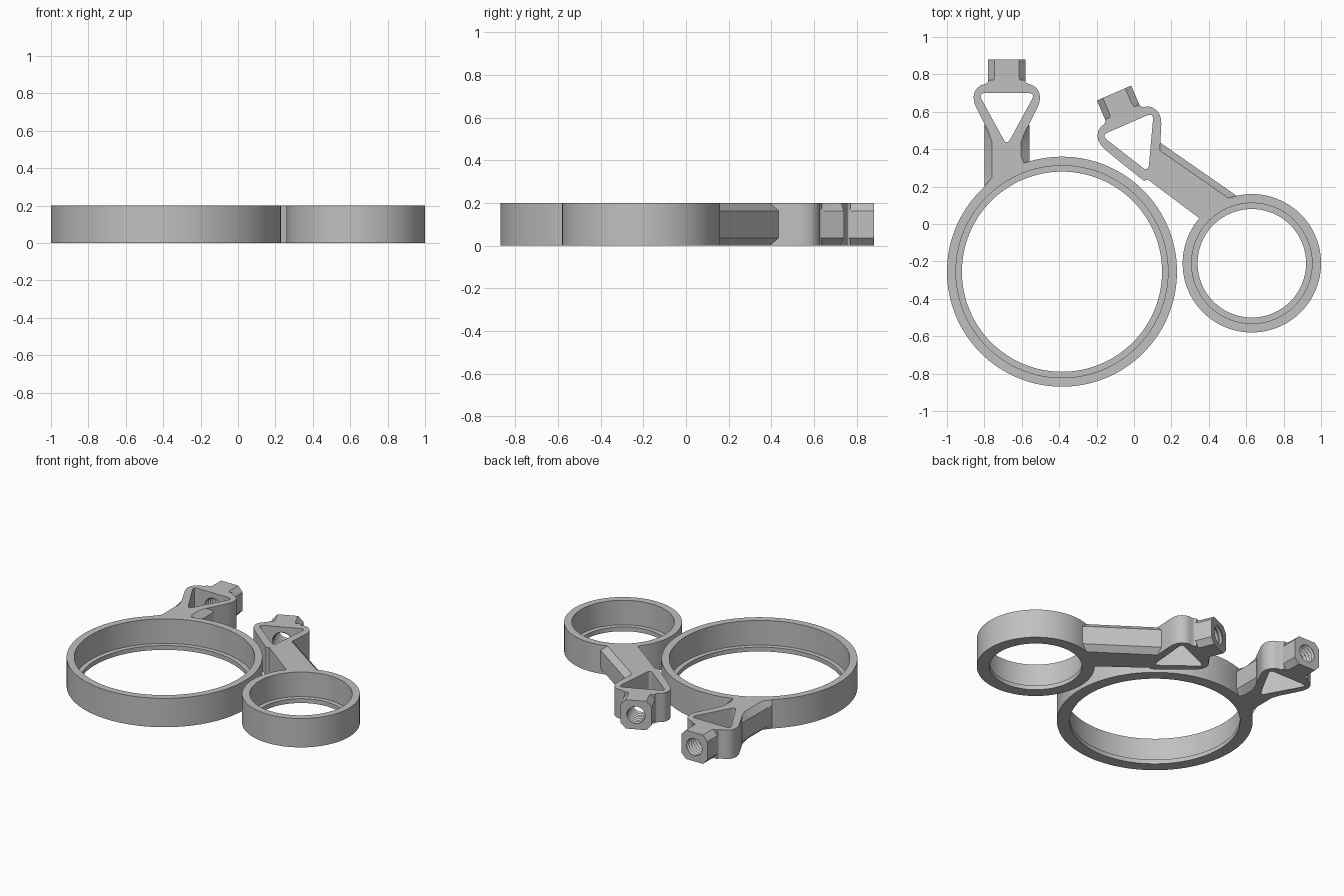
import bpy
import bmesh
from math import cos, sin, tau, radians
from mathutils import Matrix, Vector

if "Cube" in bpy.data.objects:
    bpy.data.objects.remove(bpy.data.objects["Cube"], do_unlink=True)

HEIGHT = 0.2
BEVEL = 0.037          # height of the chamfers on stems and tips

grey = bpy.data.materials.new("satin_grey")
grey.use_nodes = True
grey.diffuse_color = (0.53, 0.53, 0.53, 1)
grey.node_tree.nodes["Principled BSDF"].inputs["Base Color"].default_value = grey.diffuse_color


def loft(name, rings, matrix=Matrix()):
    """Skin a list of equally sized point rings and cap both ends."""
    bm = bmesh.new()
    loops = [[bm.verts.new(matrix @ Vector(p)) for p in ring] for ring in rings]
    n = len(loops[0])
    for a, b in zip(loops, loops[1:]):
        for i in range(n):
            j = (i + 1) % n
            bm.faces.new((a[i], a[j], b[j], b[i]))
    bm.faces.new(loops[0][::-1])
    bm.faces.new(loops[-1])
    bmesh.ops.recalc_face_normals(bm, faces=bm.faces)
    mesh = bpy.data.meshes.new(name)
    bm.to_mesh(mesh)
    bm.free()
    mesh.materials.append(grey)
    obj = bpy.data.objects.new(name, mesh)
    bpy.context.collection.objects.link(obj)
    return obj


def layers(name, stack, matrix=Matrix()):
    return loft(name, [[(x, y, z) for x, y in poly] for z, poly in stack], matrix)


def chamfered(name, wide, narrow, matrix=Matrix()):
    return layers(name, [(0, narrow), (BEVEL, wide), (HEIGHT - BEVEL, wide), (HEIGHT, narrow)], matrix)


def circle(r, centre, n=128):
    return [(centre[0] + r * cos(tau * i / n), centre[1] + r * sin(tau * i / n)) for i in range(n)]


def mirrored(half):
    return half + [(-x, y) for x, y in reversed(half)]


def rounded(corners, d, steps=6):
    """Replace each corner by a small curve starting d away from it."""
    out = []
    for i, c in enumerate(corners):
        c = Vector(c)
        a = c + (Vector(corners[i - 1]) - c).normalized() * d
        b = c + (Vector(corners[(i + 1) % len(corners)]) - c).normalized() * d
        for k in range(steps + 1):
            t = k / steps
            out.append(tuple(a * (1 - t) ** 2 + c * 2 * t * (1 - t) + b * t * t))
    return out


def combine(target, other, operation):
    mod = target.modifiers.new("combine", 'BOOLEAN')
    mod.operation, mod.solver, mod.object = operation, 'EXACT', other
    bpy.ops.object.select_all(action='DESELECT')
    bpy.context.view_layer.objects.active = target
    target.select_set(True)
    bpy.ops.object.modifier_apply(modifier=mod.name)
    bpy.data.objects.remove(other, do_unlink=True)


# Head outlines, with the tip's end at the origin and the arm running to -y
FRAME = mirrored([(0.095, -0.11), (0.102, -0.122), (0.115, -0.131), (0.138, -0.138),
                  (0.158, -0.152), (0.172, -0.174), (0.178, -0.2), (0.175, -0.228),
                  (0.165, -0.255), (0.12, -0.345), (0.04, -0.495)])
TIP_WIDE = mirrored([(0.1, 0), (0.1, -0.09), (0.1, -0.11), (0.1, -0.125), (0.1, -0.16)])
TIP_NARROW = mirrored([(0.065, 0), (0.065, -0.09), (0.07, -0.11), (0.085, -0.125), (0.1, -0.16)])
WINDOW = rounded([(-0.153, -0.18), (0.153, -0.18), (0, -0.46)], 0.04)


def build_clamp(name, centre, radius, bore, stem_wide, stem_narrow, tip, angle):
    matrix = Matrix.Translation((*tip, 0)) @ Matrix.Rotation(radians(angle), 4, 'Z')
    # Ring body joined with stem, triangular frame and tip
    disc = circle(radius, centre)
    body = layers(name, [(0, disc), (HEIGHT, disc)])
    combine(body, chamfered("stem", stem_wide, stem_narrow), 'UNION')
    combine(body, layers("frame", [(0, FRAME), (HEIGHT, FRAME)], matrix), 'UNION')
    combine(body, chamfered("tip", TIP_WIDE, TIP_NARROW, matrix), 'UNION')
    # Bore with a retaining lip at the bottom
    lip, wide = circle(bore, centre), circle(bore + 0.032, centre)
    combine(body, layers("bore", [(-0.1, lip), (0.03, lip), (0.03, wide), (0.3, wide)]), 'DIFFERENCE')
    # Triangular window
    combine(body, layers("window", [(-0.1, WINDOW), (0.3, WINDOW)], matrix), 'DIFFERENCE')
    # Threaded hole from the tip into the window
    thread = []
    for i in range(18):
        r = 0.058 if i % 2 else 0.071
        thread.append([(x, 0.013 - i * 0.0125, z) for x, z in circle(r, (0, HEIGHT / 2), 32)])
    combine(body, loft("thread", thread, matrix), 'DIFFERENCE')
    bpy.ops.object.shade_smooth_by_angle(angle=radians(25))
    return body


# Large ring: straight stem chamfered on both sides
build_clamp(
    "large_ring_clamp", (-0.385, -0.255), 0.615, 0.535,
    [(-0.8, 0.1), (-0.8, 0.2), (-0.8, 0.25), (-0.8, 0.44), (-0.8, 0.53),
     (-0.56, 0.53), (-0.56, 0.44), (-0.56, 0.36), (-0.56, 0.33), (-0.56, 0.1)],
    [(-0.8, 0.1), (-0.8, 0.2), (-0.76, 0.25), (-0.76, 0.44), (-0.79, 0.53),
     (-0.57, 0.53), (-0.603, 0.44), (-0.603, 0.36), (-0.59, 0.33), (-0.56, 0.1)],
    (-0.68, 0.88), 0)

# Small ring: slanted stem chamfered on its rear side only
build_clamp(
    "small_ring_clamp", (0.63, -0.21), 0.37, 0.29,
    [(-0.07, 0.345), (0.35, 0.03), (0.55, -0.1), (0.6, 0.1), (0.55, 0.15), (0.14, 0.435), (0.05, 0.4)],
    [(-0.07, 0.345), (0.35, 0.03), (0.55, -0.1), (0.6, 0.1), (0.51, 0.135), (0.12, 0.405), (0.05, 0.37)],
    (-0.107, 0.70), 23.5)
